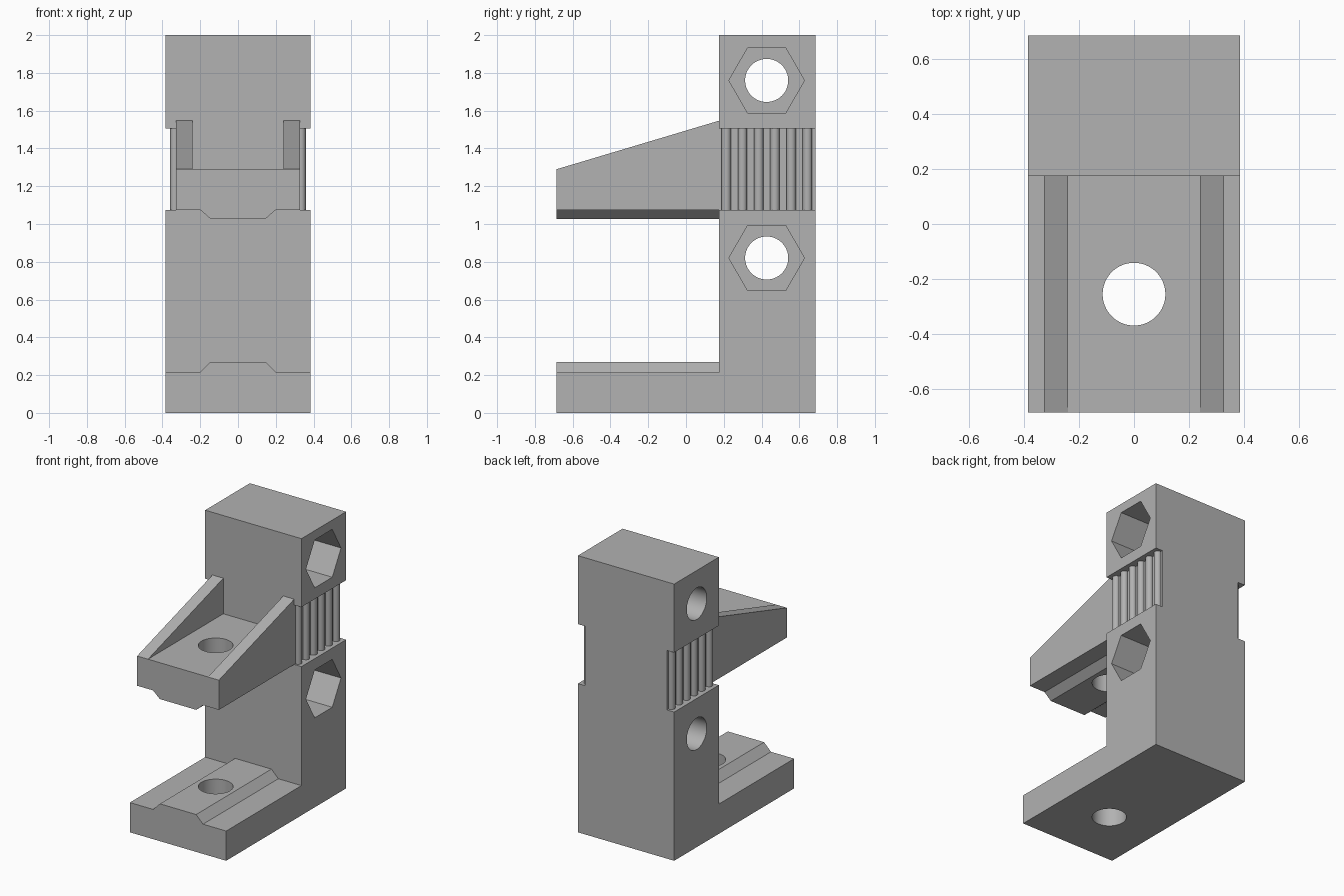
import bpy
import bmesh
from math import cos, sin, pi, radians
from mathutils import Vector

default_cube = bpy.data.objects.get("Cube")
if default_cube:
    bpy.data.objects.remove(default_cube, do_unlink=True)

# One plain grey for the whole clamp
GREY = (0.445, 0.445, 0.445, 1.0)
grey = bpy.data.materials.new("plain grey")
grey.use_nodes = True
grey.diffuse_color = GREY
grey.node_tree.nodes["Principled BSDF"].inputs["Base Color"].default_value = GREY

# Overall measures
HALF_W, FRONT, COLUMN, BACK = 0.385, -0.685, 0.175, 0.685
TOP, FOOT = 2.0, 0.215
RECESS_LOW, RECESS_HIGH, WALL = 1.075, 1.505, 0.327
LIP = 1.29
BOLT_Y, BOLT_HEIGHTS = 0.427, (0.82, 1.76)
PIN_Y, HOLE_R, NUT_R, NUT_DEPTH = -0.255, 0.114, 0.2, 0.38


def prism(name, points, axis, start, end):
    """Extrude a profile along an axis; points use the other two axes in order."""
    def place(p, t):
        co = list(p)
        co.insert("xyz".index(axis), t)
        return Vector(co)
    bm = bmesh.new()
    face = bm.faces.new([bm.verts.new(place(p, start)) for p in points])
    new = bmesh.ops.extrude_face_region(bm, geom=[face])["geom"]
    shift = place((0, 0), end - start)
    bmesh.ops.translate(bm, vec=shift,
                        verts=[g for g in new if isinstance(g, bmesh.types.BMVert)])
    bmesh.ops.recalc_face_normals(bm, faces=bm.faces)
    mesh = bpy.data.meshes.new(name)
    bm.to_mesh(mesh)
    bm.free()
    mesh.materials.append(grey)
    obj = bpy.data.objects.new(name, mesh)
    bpy.context.collection.objects.link(obj)
    return obj


def ring(a, b, radius, sides):
    return [(a + radius * cos(2 * pi * i / sides),
             b + radius * sin(2 * pi * i / sides)) for i in range(sides)]


def rect(a0, b0, a1, b1):
    return [(a0, b0), (a1, b0), (a1, b1), (a0, b1)]


def activate(obj):
    bpy.ops.object.select_all(action='DESELECT')
    obj.select_set(True)
    bpy.context.view_layer.objects.active = obj


def cut(obj, cutter):
    cutter.hide_render = True
    mod = obj.modifiers.new("cut", 'BOOLEAN')
    mod.operation = 'DIFFERENCE'
    mod.solver = 'EXACT'
    mod.object = cutter
    activate(obj)
    bpy.ops.object.modifier_apply(modifier=mod.name)
    bpy.data.objects.remove(cutter, do_unlink=True)


def smooth(obj):
    activate(obj)
    bpy.ops.object.shade_smooth_by_angle(angle=radians(30))


def pin_hole(obj):
    cut(obj, prism("pin_cutter", ring(0, PIN_Y, HOLE_R, 64), "z", -0.1, TOP))


# Column and foot in one L-shaped body
body = prism("column_and_foot",
             [(FRONT, 0), (BACK, 0), (BACK, TOP), (COLUMN, TOP),
              (COLUMN, FOOT), (FRONT, FOOT)], "x", -HALF_W, HALF_W)

# Grip recesses on both sides
for side in (-1, 1):
    cut(body, prism("recess_cutter",
                    rect(COLUMN - 0.1, RECESS_LOW, BACK + 0.1, RECESS_HIGH),
                    "x", side * WALL, side * (HALF_W + 0.1)))

# Bolt bores with hexagonal nut pockets on the left side
for z in BOLT_HEIGHTS:
    cut(body, prism("bore_cutter", ring(BOLT_Y, z, HOLE_R, 64),
                    "x", -HALF_W - 0.1, HALF_W + 0.1))
    cut(body, prism("nut_cutter", ring(BOLT_Y, z, NUT_R, 6),
                    "x", HALF_W - NUT_DEPTH, HALF_W + 0.1))
pin_hole(body)
smooth(body)

# Raised rail on the foot
rail = prism("foot_rail", [(-0.2, FOOT), (0.2, FOOT), (0.145, 0.27), (-0.145, 0.27)],
             "y", FRONT, COLUMN)
pin_hole(rail)
smooth(rail)

# Upper arm with a matching rail below
arm = prism("upper_arm",
            [(-WALL, LIP), (-WALL, RECESS_LOW), (-0.2, RECESS_LOW), (-0.145, 1.027),
             (0.145, 1.027), (0.2, RECESS_LOW), (WALL, RECESS_LOW), (WALL, LIP)],
            "y", FRONT, COLUMN)
pin_hole(arm)
smooth(arm)

for side, label in ((-1, "right"), (1, "left")):
    # Sloping brace along the arm edge
    prism(label + "_brace", [(FRONT, LIP), (COLUMN, LIP), (COLUMN, 1.547)],
          "x", side * 0.24, side * WALL)
    # Upright grip ridges in the recess
    for i in range(6):
        ridge = prism(f"{label}_grip_ridge_{i + 1}",
                      ring(side * 0.334, 0.213 + 0.086 * i, 0.025, 24),
                      "z", RECESS_LOW, RECESS_HIGH)
        smooth(ridge)
